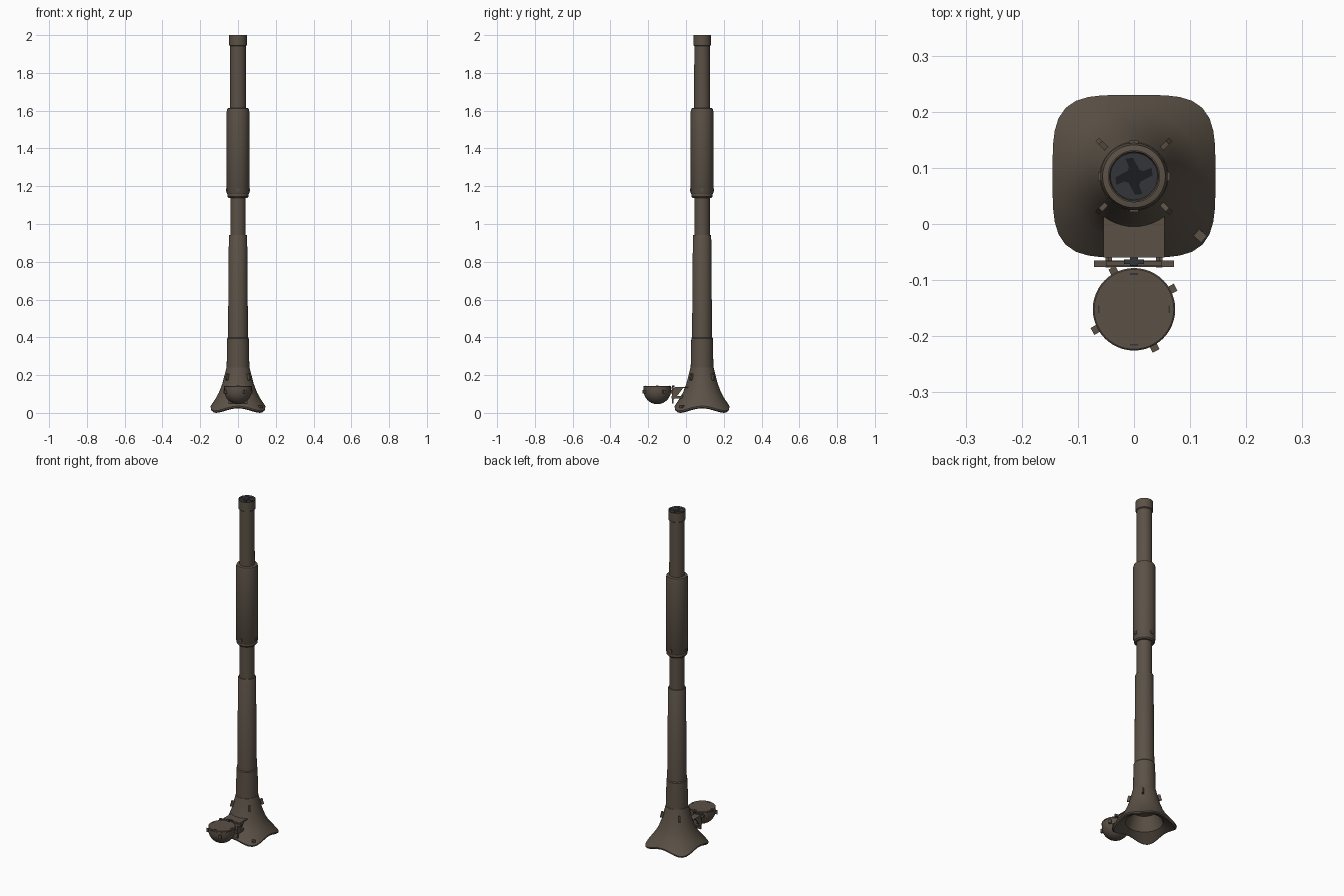
import bpy, bmesh, math
from mathutils import Matrix, Vector

if "Cube" in bpy.data.objects:
    bpy.data.objects.remove(bpy.data.objects["Cube"])

AXIS_Y = 0.085      # barrel axis
LAMP_Y = -0.152     # lamp centre
N = 48
parts = []


def material(name, rgb):
    m = bpy.data.materials.new(name)
    m.use_nodes = True
    m.diffuse_color = (*rgb, 1)
    b = m.node_tree.nodes["Principled BSDF"]
    b.inputs["Base Color"].default_value = (*rgb, 1)
    b.inputs["Roughness"].default_value = 0.8
    return m


OLIVE = material("olive brown paint", (0.105, 0.083, 0.062))
STEEL = material("dark gun steel", (0.034, 0.035, 0.041))
BLACK = material("bore black", (0.012, 0.012, 0.014))


def finish(name, bm, mat, loc=(0, 0, 0)):
    bmesh.ops.recalc_face_normals(bm, faces=bm.faces)
    me = bpy.data.meshes.new(name)
    bm.to_mesh(me)
    bm.free()
    me.materials.append(mat)
    ob = bpy.data.objects.new(name, me)
    ob.location = loc
    bpy.context.collection.objects.link(ob)
    parts.append(ob)
    return ob


def skin(name, rings, mat, loc):
    """Join closed rings of points and cap both ends."""
    bm = bmesh.new()
    loops = [[bm.verts.new(p) for p in ring] for ring in rings]
    for a, b in zip(loops, loops[1:]):
        for i in range(len(a)):
            j = (i + 1) % len(a)
            bm.faces.new((a[i], a[j], b[j], b[i]))
    bm.faces.new(loops[0])
    bm.faces.new(loops[-1])
    return finish(name, bm, mat, loc)


def circle(r, z):
    return [(r * math.cos(i * math.tau / N), r * math.sin(i * math.tau / N), z)
            for i in range(N)]


def lathe(name, profile, mat, y=AXIS_Y):
    return skin(name, [circle(r, z) for r, z in profile], mat, (0, y, 0))


def box(name, loc, size, mat=OLIVE, turn=0, tilt=0):
    bm = bmesh.new()
    bmesh.ops.create_cube(bm, size=1)
    m = (Matrix.Rotation(turn, 4, "Z") @ Matrix.Rotation(tilt, 4, "Y")
         @ Matrix.Diagonal((*size, 1)))
    bm.transform(m)
    return finish(name, bm, mat, loc)


def prism(name, outline, direction, mat, loc):
    bm = bmesh.new()
    f = bm.faces.new([bm.verts.new(p) for p in outline])
    ext = bmesh.ops.extrude_face_region(bm, geom=[f])
    verts = [v for v in ext["geom"] if isinstance(v, bmesh.types.BMVert)]
    bmesh.ops.translate(bm, verts=verts, vec=Vector(direction))
    return finish(name, bm, mat, loc)


def around(cx, cy, r, angle):
    return cx + r * math.cos(angle), cy + r * math.sin(angle)


# Barrel sections
lathe("barrel_rear", [(.06, .2), (.06, .25), (.057, .395), (.053, .4),
                      (.0485, .938), (.046, .943)], OLIVE)
lathe("barrel_middle", [(.041, .93), (.041, 1.15)], OLIVE)
lathe("evacuator_collar", [(.05, 1.138), (.056, 1.145), (.056, 1.17)], OLIVE)
lathe("fume_evacuator", [(.056, 1.158), (.06, 1.165), (.06, 1.595),
                         (.056, 1.612), (.043, 1.615)], OLIVE)
lathe("barrel_front", [(.042, 1.6), (.041, 1.96)], OLIVE)
lathe("muzzle_collar", [(.041, 1.942), (.0465, 1.946), (.0465, 2),
                        (.044, 2), (.042, 1.99)], OLIVE)
lathe("muzzle_face", [(.042, 1.988), (.042, 1.993)], STEEL)

# Pinwheel shaped bore opening
pinwheel = []
for k in range(4):
    for r, a in ((.015, -.7), (.033, .05), (.035, .45), (.019, .5)):
        pinwheel.append((*around(0, 0, r, a + k * math.pi / 2), 0))
prism("bore_opening", pinwheel, (0, 0, .002), BLACK, (0, AXIS_Y, 1.992))


# Mantlet: round neck flaring into a rounded square skirt, hollow below
def skirt(half, z_mid, drop):
    ring = []
    for i in range(N):
        a = i * math.tau / N
        c, s = math.cos(a), math.sin(a)
        r = half / (abs(c) ** 4 + abs(s) ** 4) ** .25
        t = (r / half - 1) / (2 ** .25 - 1)
        ring.append((r * c, r * s, z_mid - drop * t))
    return ring


skin("mantlet", [circle(.057, .243), circle(.061, .24), circle(.07, .205),
                 circle(.083, .155), circle(.1, .11), circle(.119, .075),
                 skirt(.136, .05, .026), skirt(.145, .036, .025),
                 skirt(.144, .028, .024), skirt(.137, .024, .024),
                 circle(.112, .034), circle(.1, .042), circle(.07, .12)],
     OLIVE, (0, AXIS_Y, 0))

# Mantlet lifting lugs and evacuator bolts
for k in range(4):
    a = math.radians(45 + 90 * k)
    x, y = around(0, AXIS_Y, .079, a)
    box("mantlet_lug", (x, y, .19), (.02, .009, .034), turn=a, tilt=-.25)
    b = k * math.pi / 2
    x, y = around(0, AXIS_Y, .06, b)
    box("evacuator_bolt", (x, y, 1.18), (.008, .016, .018), turn=b)
x, y = around(0, AXIS_Y, .158, math.radians(-42))
box("skirt_hook", (x, y, .032), (.02, .016, .012), turn=math.radians(-42))

# Lamp bowl with flat lid
R = .073
bowl = [(R * math.cos(math.radians(d)), .119 - R * math.sin(math.radians(d)))
        for d in range(0, 90, 11)]
lathe("lamp_bowl", bowl[::-1] + [(R, .134)], OLIVE, LAMP_Y)
lathe("lamp_lid", [(.0715, .133), (.0735, .135), (.0735, .141), (.071, .143)],
      OLIVE, LAMP_Y)
for k in range(4):
    # Side ears on the bowl and small clips on the lid
    a = math.radians(28 + 90 * k)
    x, y = around(0, LAMP_Y, .073, a)
    box("lamp_ear", (x, y, .112), (.022, .014, .02), turn=a)
    b = k * math.pi / 2
    x, y = around(0, LAMP_Y, .063, b)
    box("lamp_clip", (x, y, .143), (.003, .014, .004), STEEL, turn=b)

# Lamp bracket
box("bracket_shelf", (0, -.02, .134), (.108, .08, .006))
box("bracket_crossbar", (0, -.071, .13), (.142, .012, .014))
box("bracket_plate", (0, -.071, .095), (.1, .008, .09))
box("bracket_latch", (0, -.067, .14), (.036, .008, .006), STEEL)
box("bracket_latch_pin", (0, -.067, .141), (.014, .014, .006), STEEL)
for side in (-1, 1):
    prism("bracket_gusset", [(0, -.07, .132), (0, -.015, .132),
                             (0, -.035, .105), (0, -.066, .07)],
          (.006, 0, 0), OLIVE, (side * .048 - .003, 0, 0))
    box("bracket_arm", (side * .045, -.035, .082), (.012, .085, .014))

# Shading
bpy.ops.object.select_all(action="DESELECT")
for ob in parts:
    ob.select_set(True)
bpy.context.view_layer.objects.active = parts[0]
bpy.ops.object.shade_smooth_by_angle(angle=math.radians(35))
